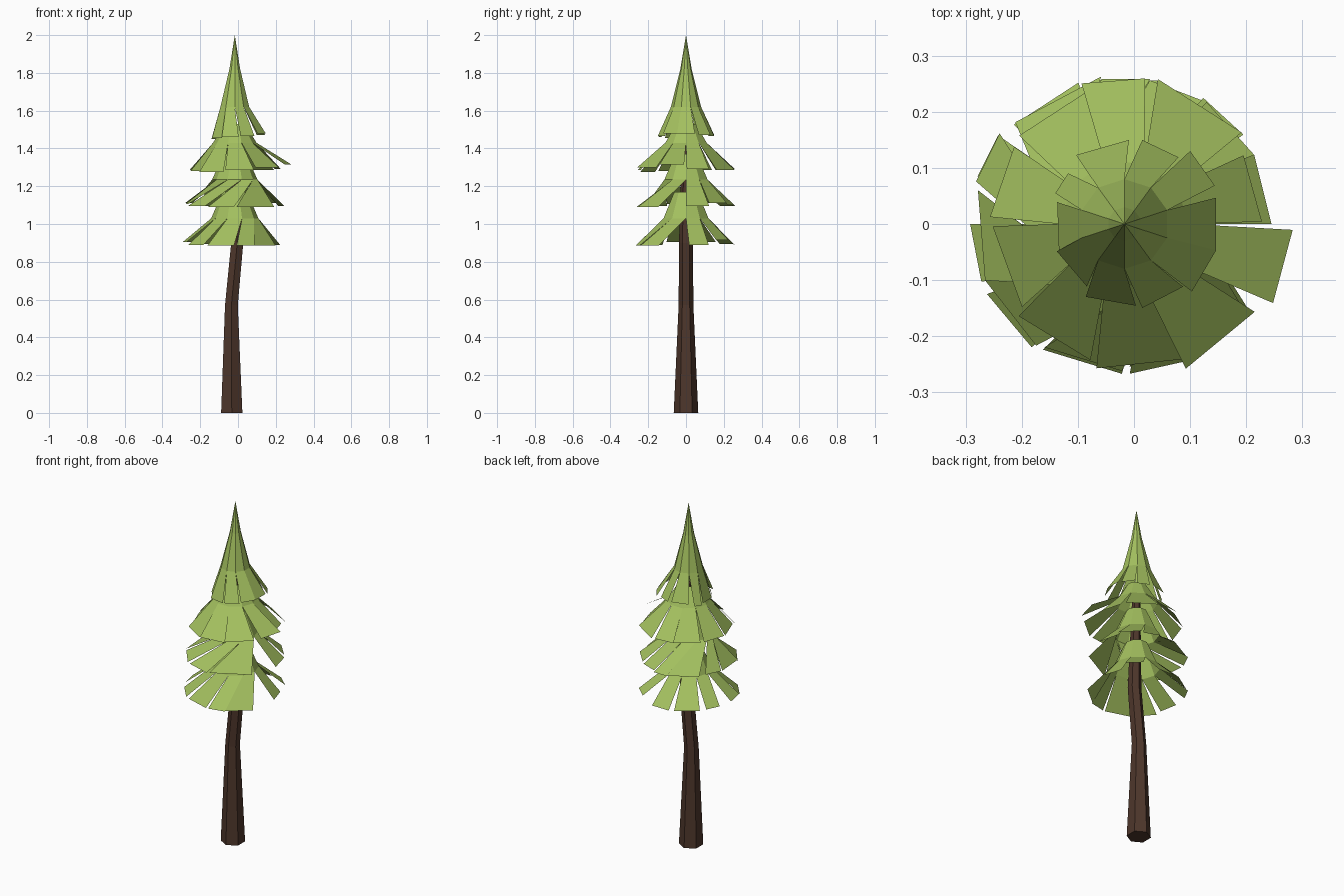
import bpy, bmesh
from math import radians, cos, sin

if "Cube" in bpy.data.objects:
    bpy.data.objects.remove(bpy.data.objects["Cube"])

CX = -0.017  # axis of the foliage


def material(name, col):
    m = bpy.data.materials.new(name)
    m.diffuse_color = (*col, 1)
    m.use_nodes = True
    m.node_tree.nodes["Principled BSDF"].inputs["Base Color"].default_value = m.diffuse_color
    return m


green = material("leaf green", (0.37, 0.53, 0.115))
brown = material("bark brown", (0.075, 0.037, 0.024))


def finish(bm, name, mat):
    bmesh.ops.remove_doubles(bm, verts=bm.verts, dist=0.0005)
    bmesh.ops.recalc_face_normals(bm, faces=bm.faces)
    me = bpy.data.meshes.new(name)
    bm.to_mesh(me)
    bm.free()
    me.materials.append(mat)
    ob = bpy.data.objects.new(name, me)
    bpy.context.collection.objects.link(ob)
    return ob


def ring(bm, x, r, z, n, start):
    out = []
    for k in range(n):
        a = radians(start + 360 * k / n)
        out.append(bm.verts.new((x + r * cos(a), r * sin(a), z)))
    return out


def bridge(bm, lo, hi):
    n = len(lo)
    for k in range(n):
        j = (k + 1) % n
        bm.faces.new((lo[k], lo[j], hi[j], hi[k]))


# Bent six-sided trunk
bm = bmesh.new()
rings = [ring(bm, x, r, z, 6, 30) for x, r, z in
         [(-0.033, 0.065, 0), (-0.035, 0.039, 0.57), (-0.004, 0.037, 0.9), (-0.017, 0.02, 1.53)]]
for lo, hi in zip(rings, rings[1:]):
    bridge(bm, lo, hi)
bm.faces.new(rings[0][::-1])
bm.faces.new(rings[-1])
finish(bm, "trunk", brown)


def tier(name, start, z, upper, blades, tip=None):
    """Skirt of ten blades (start angle, end angle, radius, lift) hung from upper rings (radius, z)."""
    bm = bmesh.new()
    rings = [ring(bm, CX, r, h, 10, start) for r, h in upper]
    for lo, hi in zip(rings, rings[1:]):
        bridge(bm, lo, hi)
    if tip:
        apex = bm.verts.new((CX, 0, tip))
        for k in range(10):
            bm.faces.new((rings[-1][k], rings[-1][(k + 1) % 10], apex))
    for k, (a0, a1, r, lift) in enumerate(blades):
        p = [bm.verts.new((CX + r * cos(radians(a)), r * sin(radians(a)), z + lift))
             for a in (a0, a1)]
        bm.faces.new((p[0], p[1], rings[0][(k + 1) % 10], rings[0][k]))
    finish(bm, name, green)


# Four foliage tiers, bottom to top
tier("bottom_foliage", 0, 0.885, [(0.125, 1.03), (0.065, 1.17)], [
    (4, 30, .24, .005), (37, 58, .265, .03), (77, 101, .262, .005), (108, 138, .265, .01),
    (145, 162, .275, .02), (180, 202, .275, .02), (207, 233, .275, .005), (237, 269, .267, 0),
    (272, 293, .267, 0), (293, 326, .262, 0)])

tier("lower_foliage", 0, 1.09, [(0.12, 1.235), (0.06, 1.37)], [
    (0, 28, .262, .005), (28, 56, .262, .02), (58, 80, .26, .01), (80, 99, .262, 0),
    (99, 137, .266, .005), (144, 164, .275, .02), (167, 202, .268, .015), (202, 234, .268, .005),
    (237, 269, .262, 0), (272, 325, .255, 0)])

tier("middle_foliage", 0, 1.28, [(0.115, 1.43), (0.055, 1.53)], [
    (1, 30, .245, .01), (38, 77, .265, .005), (82, 107, .262, .01), (106, 140, .245, .005),
    (145, 177, .24, .005), (181, 219, .235, .0), (221, 256, .25, -.005), (259, 293, .262, .005),
    (293, 326, .28, .02), (332, 358, .3, .035)])

tier("top_foliage", -18, 1.46, [(0.08, 1.62), (0.03, 1.82)], [
    (-16, 16, .17, .02), (23, 48, .175, .01), (51, 78, .153, .005), (87, 125, .15, .01),
    (138, 156, .135, -.01), (162, 202, .126, -.005), (202, 239, .13, -.005), (242, 278, .147, 0),
    (282, 313, .153, .005), (315, 344, .17, .02)], tip=2.0)
